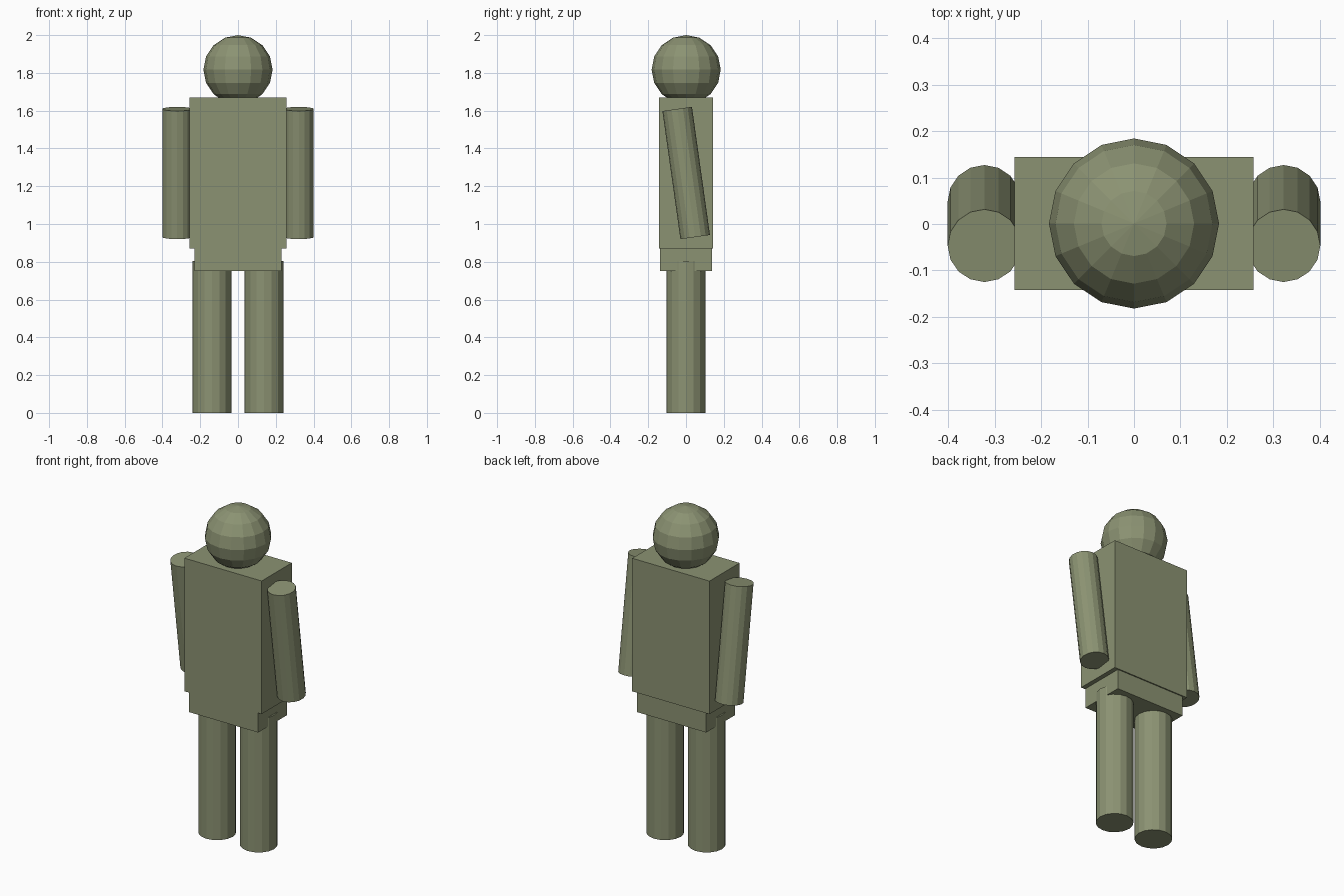
import bpy
from math import radians

if "Cube" in bpy.data.objects:
    bpy.data.objects.remove(bpy.data.objects["Cube"])

skin = bpy.data.materials.new("olive")
skin.diffuse_color = (0.26, 0.29, 0.17, 1)
skin.use_nodes = True
skin.node_tree.nodes["Principled BSDF"].inputs["Base Color"].default_value = skin.diffuse_color


def finish(name):
    ob = bpy.context.object
    ob.name = name
    ob.data.materials.append(skin)
    return ob


def box(name, size, loc):
    bpy.ops.mesh.primitive_cube_add(size=1, location=loc)
    ob = finish(name)
    ob.scale = size
    return ob


def limb(name, radius, length, loc, tilt=0.0):
    bpy.ops.mesh.primitive_cylinder_add(vertices=16, radius=radius, depth=length,
                                        location=loc, rotation=(radians(tilt), 0, 0))
    return finish(name)


# Head: low-poly ball sunk slightly into the torso
bpy.ops.mesh.primitive_uv_sphere_add(segments=16, ring_count=8, radius=0.183,
                                     location=(0, 0.001, 1.817))
finish("head")

# Torso and narrower pelvis
box("torso", (0.514, 0.286, 0.80), (0, 0.001, 1.27))
box("pelvis", (0.46, 0.274, 0.12), (0, 0, 0.81))

# Arms (leaning, hands towards the back) and straight legs
for side, s in (("left", 1), ("right", -1)):
    limb(side + "_arm", 0.079, 0.685, (s * 0.322, 0.001, 1.27), tilt=8)
    limb(side + "_leg", 0.103, 0.805, (s * 0.138, 0, 0.4025))
